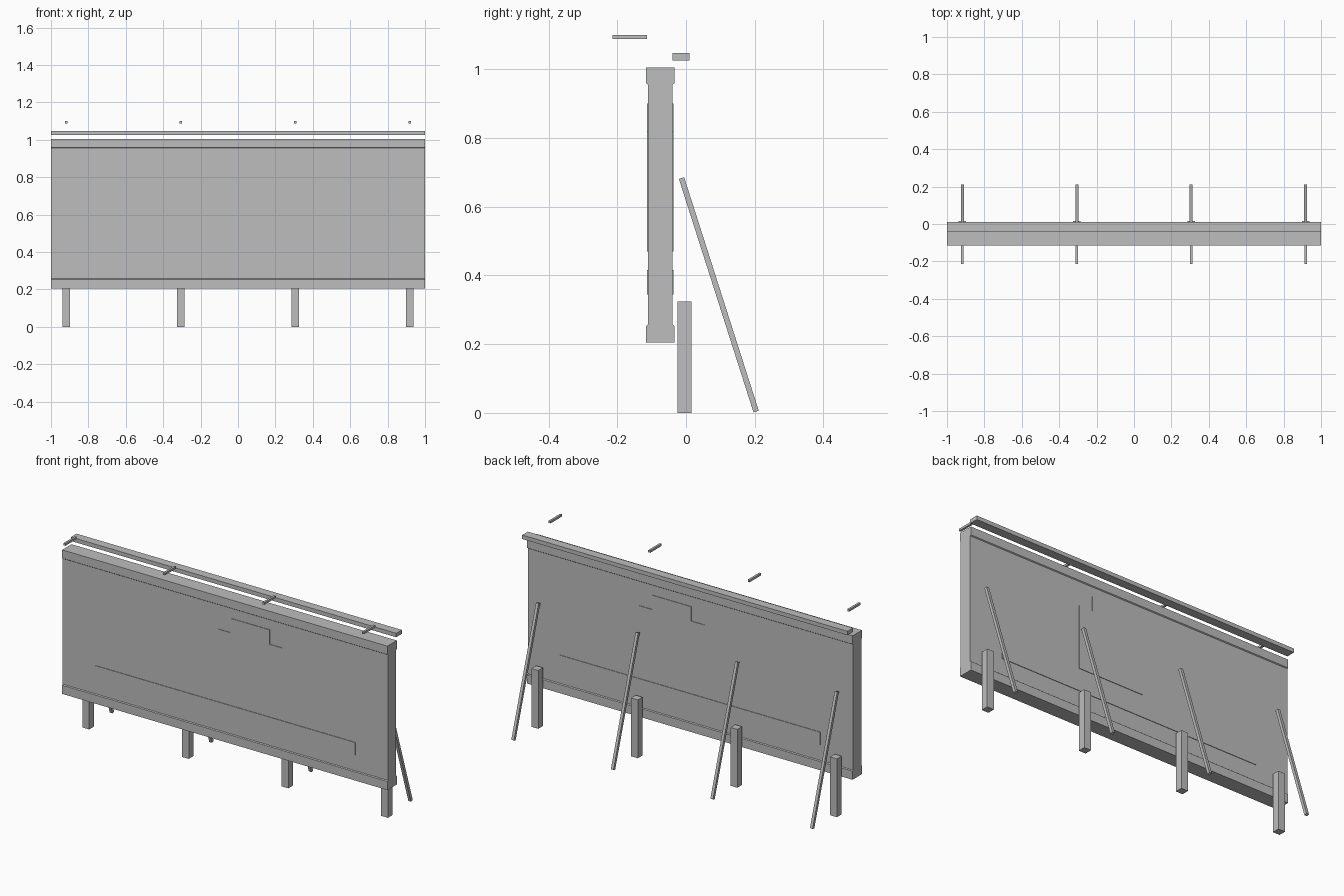
import bpy
import bmesh
from mathutils import Vector, Matrix

cube = bpy.data.objects.get("Cube")
if cube:
    bpy.data.objects.remove(cube, do_unlink=True)

grey = bpy.data.materials.new("plain grey")
grey.use_nodes = True
COLOUR = (0.51, 0.51, 0.51, 1)
grey.diffuse_color = COLOUR
grey.node_tree.nodes["Principled BSDF"].inputs["Base Color"].default_value = COLOUR


def finish(name, bm):
    bmesh.ops.recalc_face_normals(bm, faces=bm.faces)
    mesh = bpy.data.meshes.new(name)
    bm.to_mesh(mesh)
    bm.free()
    mesh.materials.append(grey)
    obj = bpy.data.objects.new(name, mesh)
    bpy.context.collection.objects.link(obj)
    return obj


def box(name, low, high):
    low, high = Vector(low), Vector(high)
    bm = bmesh.new()
    bmesh.ops.create_cube(bm, size=1)
    size = Matrix.Diagonal((*(high - low), 1))
    bm.transform(Matrix.Translation((low + high) / 2) @ size)
    return finish(name, bm)


def extrude(name, points, offset):
    bm = bmesh.new()
    face = bm.faces.new([bm.verts.new(p) for p in points])
    new = bmesh.ops.extrude_face_region(bm, geom=[face])["geom"]
    verts = [v for v in new if isinstance(v, bmesh.types.BMVert)]
    bmesh.ops.translate(bm, verts=verts, vec=offset)
    return finish(name, bm)


# Board: an I-shaped section with rails along top and bottom
half = [(0.041, 0.205), (0.041, 0.253), (0.036, 0.257),
        (0.036, 0.955), (0.041, 0.959), (0.041, 1.005)]
MID = -0.075
section = [(-1, MID + y, z) for y, z in half]
section += [(-1, MID - y, z) for y, z in reversed(half)]
extrude("board", section, (2, 0, 0))

# Thin raised plates on both faces
for side, y, left in (("front", MID - 0.039, -0.045), ("back", MID + 0.035, -0.087)):
    box(side + "_strip", (-0.8, y, 0.345), (0.8, y + 0.004, 0.415))
    steps = [(0, 0.47), (0.4, 0.47), (0.4, 0.82), (0.32, 0.82),
             (0.32, 0.9), (0.08, 0.9), (0.08, 0.82), (0, 0.82)]
    extrude(side + "_stepped_plate", [(left + x, y, z) for x, z in steps], (0, 0.004, 0))

# Long rail above the board
box("top_rail", (-1, -0.039, 1.025), (1, 0.01, 1.047))

# Posts, slanted braces and lamp rods at four stations
for i in range(4):
    x = -0.918 + i * 0.612
    box(f"post_{i + 1}", (x - 0.021, -0.025, 0), (x + 0.021, 0.016, 0.324))
    box(f"lamp_rod_{i + 1}", (x - 0.006, -0.214, 1.088), (x + 0.006, -0.114, 1.1))
    top, foot = Vector((x, -0.013, 0.683)), Vector((x, 0.204, 0.004))
    length = (top - foot).length
    brace = box(f"brace_{i + 1}", (-0.008, -0.008, -length / 2), (0.008, 0.008, length / 2))
    lean = Vector((0, 0, 1)).rotation_difference(top - foot).to_matrix().to_4x4()
    brace.data.transform(Matrix.Translation((top + foot) / 2) @ lean)
